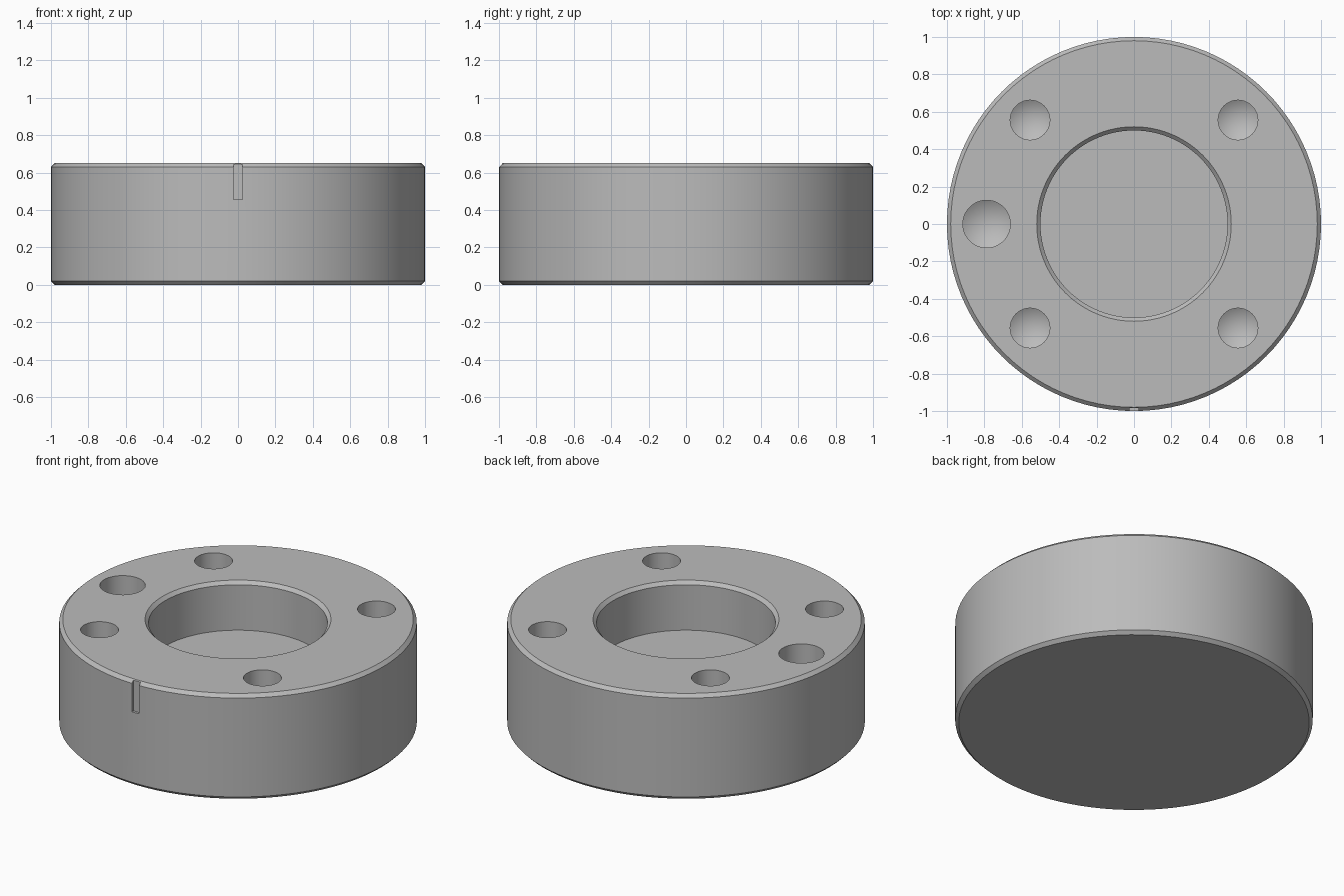
import bpy, bmesh, math
from mathutils import Vector

if "Cube" in bpy.data.objects:
    bpy.data.objects.remove(bpy.data.objects["Cube"], do_unlink=True)

HEIGHT, CHAMFER = 0.65, 0.02

# Plain grey metal
metal = bpy.data.materials.new("grey_metal")
metal.use_nodes = True
grey = (0.5, 0.5, 0.5, 1)
metal.diffuse_color = grey
metal.node_tree.nodes["Principled BSDF"].inputs["Base Color"].default_value = grey


def new_object(name, bm):
    mesh = bpy.data.meshes.new(name)
    bmesh.ops.recalc_face_normals(bm, faces=bm.faces)
    bm.to_mesh(mesh)
    bm.free()
    mesh.materials.append(metal)
    obj = bpy.data.objects.new(name, mesh)
    bpy.context.collection.objects.link(obj)
    return obj


def lathe(name, profile, steps, center=(0, 0)):
    """Revolve (radius, z) points around a vertical axis."""
    bm = bmesh.new()
    verts = [bm.verts.new((r, 0, z)) for r, z in profile]
    edges = [bm.edges.new(pair) for pair in zip(verts, verts[1:])]
    bmesh.ops.spin(bm, geom=verts + edges, cent=(0, 0, 0), axis=(0, 0, 1),
                   angle=math.tau, steps=steps, use_duplicate=False)
    bmesh.ops.remove_doubles(bm, verts=bm.verts, dist=1e-5)
    bmesh.ops.translate(bm, verts=bm.verts, vec=Vector((*center, 0)))
    return new_object(name, bm)


def drill(name, radius, depth, center):
    """Blind hole cutter with a conical drill tip."""
    floor = HEIGHT - depth
    tip = floor - radius * math.tan(math.radians(31))
    return lathe(name, [(0, HEIGHT + 0.1), (radius, HEIGHT + 0.1),
                        (radius, floor), (0, tip)], 48, center)


# Chamfered disc with a blind centre bore
bore, bore_floor = 0.5, 0.35
body = lathe("ring_body", [
    (0, 0), (1 - CHAMFER, 0), (1, CHAMFER), (1, HEIGHT - CHAMFER),
    (1 - CHAMFER, HEIGHT), (bore + CHAMFER, HEIGHT), (bore, HEIGHT - CHAMFER),
    (bore, bore_floor), (0, bore_floor)], 96)

# Four bolt holes and one larger pin hole
cutters = [drill("bolt_hole_cutter", 0.106, 0.3, (sx * 0.556, sy * 0.556))
           for sx in (-1, 1) for sy in (-1, 1)]
cutters.append(drill("pin_hole_cutter", 0.127, 0.3, (-0.788, 0)))

# Shallow index notch on the front rim
bm = bmesh.new()
bmesh.ops.create_cube(bm, size=1)
bmesh.ops.scale(bm, verts=bm.verts, vec=(0.05, 0.1, 0.3))
bmesh.ops.translate(bm, verts=bm.verts, vec=(0, -1.035, 0.455 + 0.15))
cutters.append(new_object("index_notch_cutter", bm))

# Cut everything out of the body
bpy.context.view_layer.objects.active = body
for cutter in cutters:
    mod = body.modifiers.new(cutter.name, "BOOLEAN")
    mod.operation, mod.solver, mod.object = "DIFFERENCE", "EXACT", cutter
    bpy.ops.object.modifier_apply(modifier=mod.name)
    bpy.data.objects.remove(cutter, do_unlink=True)

bpy.ops.object.select_all(action="DESELECT")
body.select_set(True)
bpy.ops.object.shade_smooth_by_angle(angle=math.radians(25))
